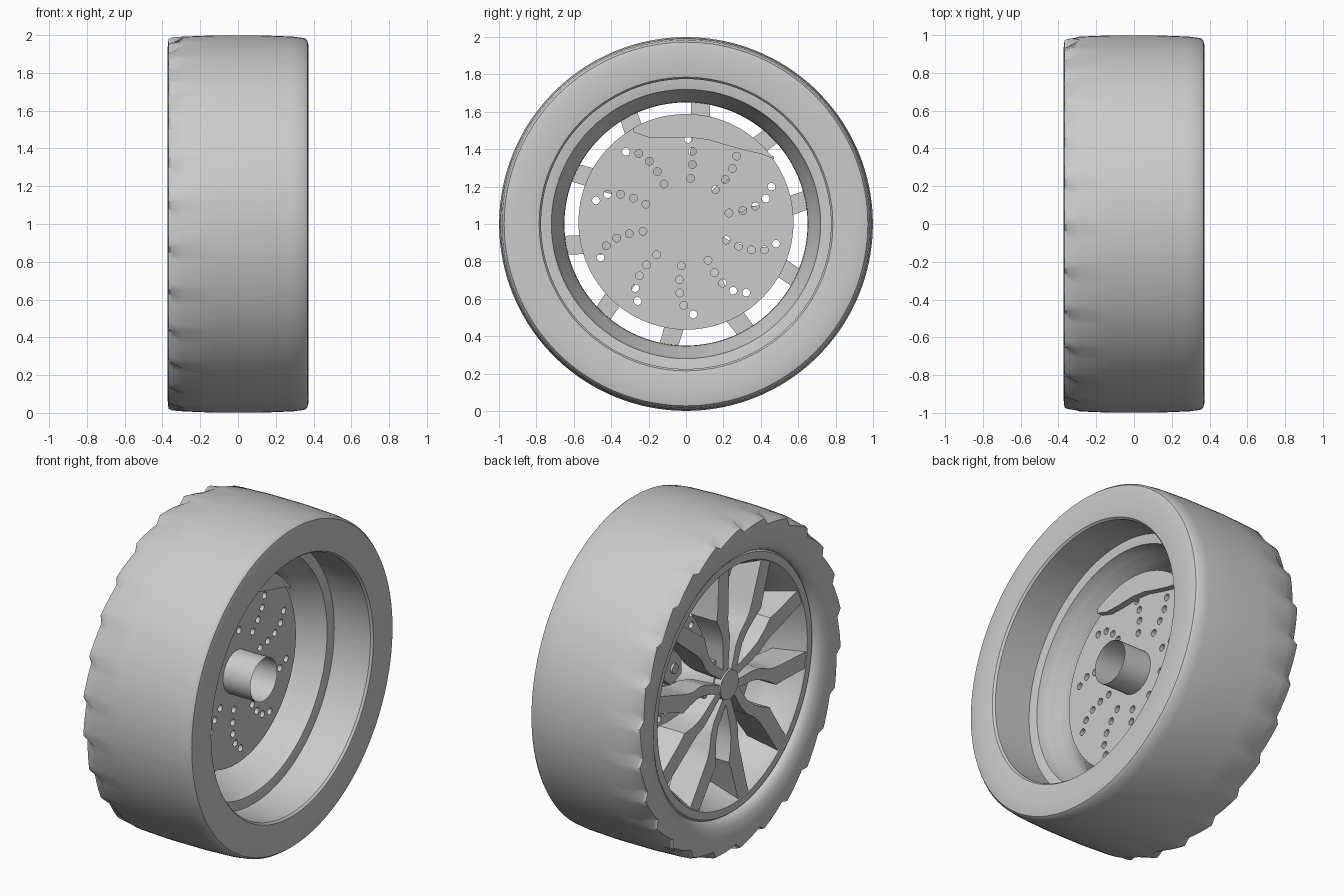
import bpy, bmesh
from math import sin, cos, pi, radians, sqrt
from mathutils import Vector

if "Cube" in bpy.data.objects:
    bpy.data.objects.remove(bpy.data.objects["Cube"])

grey = bpy.data.materials.new("plain_grey")
grey.use_nodes = True
grey.diffuse_color = (0.6, 0.6, 0.6, 1)
grey.node_tree.nodes["Principled BSDF"].inputs["Base Color"].default_value = (0.6, 0.6, 0.6, 1)
AXLE_Z = 1.0


def finish(name, bm, angle=35):
    bmesh.ops.recalc_face_normals(bm, faces=bm.faces[:])
    mesh = bpy.data.meshes.new(name)
    bm.to_mesh(mesh)
    bm.free()
    mesh.materials.append(grey)
    ob = bpy.data.objects.new(name, mesh)
    bpy.context.collection.objects.link(ob)
    ob.select_set(True)
    bpy.context.view_layer.objects.active = ob
    bpy.ops.object.shade_smooth_by_angle(angle=radians(angle))
    ob.select_set(False)
    return ob


def polar(x, r, a):
    """Point about the axle; the angle runs from up towards +y."""
    return Vector((x, r * sin(a), AXLE_Z + r * cos(a)))


def lathe(name, profile, seg=96, closed=True, cut=None):
    bm = bmesh.new()
    rings = []
    for i in range(seg):
        rings.append([bm.verts.new(polar(x, r - (cut(x, r, i) if cut else 0), 2 * pi * i / seg))
                      for x, r in profile])
    n = len(profile)
    for i in range(seg):
        a, b = rings[i], rings[(i + 1) % seg]
        for j in range(n if closed else n - 1):
            k = (j + 1) % n
            bm.faces.new((a[j], a[k], b[k], b[j]))
    return finish(name, bm)


def prism(bm, outline, x0, x1):
    """Extrude a (y, z) outline between two x positions."""
    lo = [bm.verts.new((x0, y, z)) for y, z in outline]
    hi = [bm.verts.new((x1, y, z)) for y, z in outline]
    bm.faces.new(lo)
    bm.faces.new(hi)
    for i in range(len(lo)):
        j = (i + 1) % len(lo)
        bm.faces.new((lo[i], lo[j], hi[j], hi[i]))


# Tyre, with saw-tooth notches around the outer shoulder
TEETH, STEP = 26, 6


def notch(x, r, i):
    if x > -0.33 or r < 0.96:
        return 0
    return 0.035 * (i % STEP) / (STEP - 1)


lathe("tyre", [(0.1, 0.775), (0.355, 0.775), (0.368, 0.785), (0.374, 0.82), (0.374, 0.9),
               (0.373, 0.945), (0.367, 0.972), (0.352, 0.984), (0.29, 0.992), (0.12, 0.999),
               (-0.12, 0.999), (-0.29, 0.992), (-0.35, 0.987), (-0.368, 0.978),
               (-0.373, 0.93), (-0.368, 0.87), (-0.355, 0.82), (-0.335, 0.79),
               (-0.315, 0.78), (-0.2, 0.775)],
      seg=TEETH * STEP, cut=notch)

# Rim barrel: inner flange, a stepped ridge, a narrow waist and the outer lip
lathe("rim_barrel", [(0.11, 0.782), (0.11, 0.77), (0.1, 0.72), (0.07, 0.712), (0.04, 0.7),
                     (0.02, 0.69), (-0.03, 0.675), (-0.07, 0.652), (-0.14, 0.65),
                     (-0.3, 0.715), (-0.315, 0.725), (-0.315, 0.77), (-0.3, 0.782)])

# Paired spokes: close at the hub, spreading to an elbow, then straight to the rim
# station: distance out, sideways offset, half width, front x, back x
STATIONS = [(0.05, 0.036, 0.024, -0.285, -0.17), (0.225, 0.063, 0.031, -0.288, -0.16),
            (0.295, 0.088, 0.037, -0.295, -0.15), (0.36, 0.13, 0.042, -0.302, -0.14),
            (0.41, 0.162, 0.056, -0.306, -0.13), (0.47, 0.17, 0.053, -0.308, -0.12),
            (0.705, 0.208, 0.049, -0.31, -0.14)]
bm = bmesh.new()
for k in range(5):
    a = radians(-10.6 + 72 * k)
    for side in (-1, 1):
        prev = None
        for out, off, hw, xf, xb in STATIONS:
            ring = []
            for x, w in ((xf, -hw), (xf, hw), (xb, hw), (xb, -hw)):
                s = side * (off + w)
                ring.append(bm.verts.new((x, out * sin(a) + s * cos(a),
                                          AXLE_Z + out * cos(a) - s * sin(a))))
            if prev:
                for j in range(4):
                    m = (j + 1) % 4
                    bm.faces.new((prev[j], prev[m], ring[m], ring[j]))
            else:
                bm.faces.new(ring)
            prev = ring
        bm.faces.new(prev)
finish("spokes", bm, 25)

# Hub: centre cap, mounting boss, wheel bolts and open axle tube
lathe("centre_cap", [(-0.295, 0.001), (-0.295, 0.088), (-0.25, 0.09), (-0.25, 0.001)], 40)
lathe("mounting_boss", [(-0.25, 0.001), (-0.25, 0.1), (-0.17, 0.17), (-0.06, 0.19), (-0.06, 0.001)], 40)
lathe("axle_tube", [(-0.01, 0.13), (0.175, 0.13)], 40, closed=False)

bm = bmesh.new()
for k in range(5):
    c = polar(0, 0.155, radians(25.4 + 72 * k))
    prism(bm, [(c.y + 0.02 * cos(t * pi / 3), c.z + 0.02 * sin(t * pi / 3)) for t in range(6)],
          -0.24, -0.15)
finish("wheel_bolts", bm)

# Brake disc drilled with ten curved rows of holes
DISC_Z = AXLE_Z + 0.01
disc_curve = bpy.data.curves.new("brake_disc", "CURVE")
disc_curve.dimensions = "2D"
disc_curve.fill_mode = "BOTH"
disc_curve.extrude = 0.025


def add_circle(cx, cy, r, n):
    sp = disc_curve.splines.new("POLY")
    sp.points.add(n - 1)
    for i, p in enumerate(sp.points):
        t = 2 * pi * i / n
        p.co = (cx + r * cos(t), cy + r * sin(t), 0, 1)
    sp.use_cyclic_u = True


add_circle(0, 0, 0.575, 72)
for k in range(10):
    for r, bend in ((0.235, 6), (0.31, 6.5), (0.38, 5), (0.445, 1.5), (0.495, -4.5)):
        a = radians(36 * k + bend)
        add_circle(r * sin(a), r * cos(a), 0.021, 14)
disc_curve.materials.append(grey)
disc = bpy.data.objects.new("brake_disc", disc_curve)
bpy.context.collection.objects.link(disc)
disc.location = (-0.035, 0, DISC_Z)
disc.rotation_euler = (pi / 2, 0, pi / 2)

# Brake caliper hugging the upper edge of the disc, with a wavy lower edge
lower = [(-0.28, 1.49), (-0.2, 1.463), (-0.1, 1.46), (0.02, 1.463), (0.12, 1.45),
         (0.22, 1.42), (0.33, 1.39), (0.47, 1.36)]
upper = []
for i in range(17):
    y = 0.47 - 0.75 * i / 16
    upper.append((y, DISC_Z + sqrt(0.578 ** 2 - y * y)))
bm = bmesh.new()
prism(bm, lower + upper, -0.11, 0.03)
finish("brake_caliper", bm)

# Caliper bracket with a bolt on the outer side of the disc
bm = bmesh.new()
bracket = [(0.2, 1.1), (0.3, 1.06), (0.37, 1.12), (0.36, 1.22), (0.28, 1.28), (0.2, 1.22)]
prism(bm, bracket, -0.11, -0.055)
prism(bm, [(0.28 + 0.03 * cos(t * pi / 6), 1.16 + 0.03 * sin(t * pi / 6)) for t in range(12)],
      -0.125, -0.1)
finish("caliper_bracket", bm)
